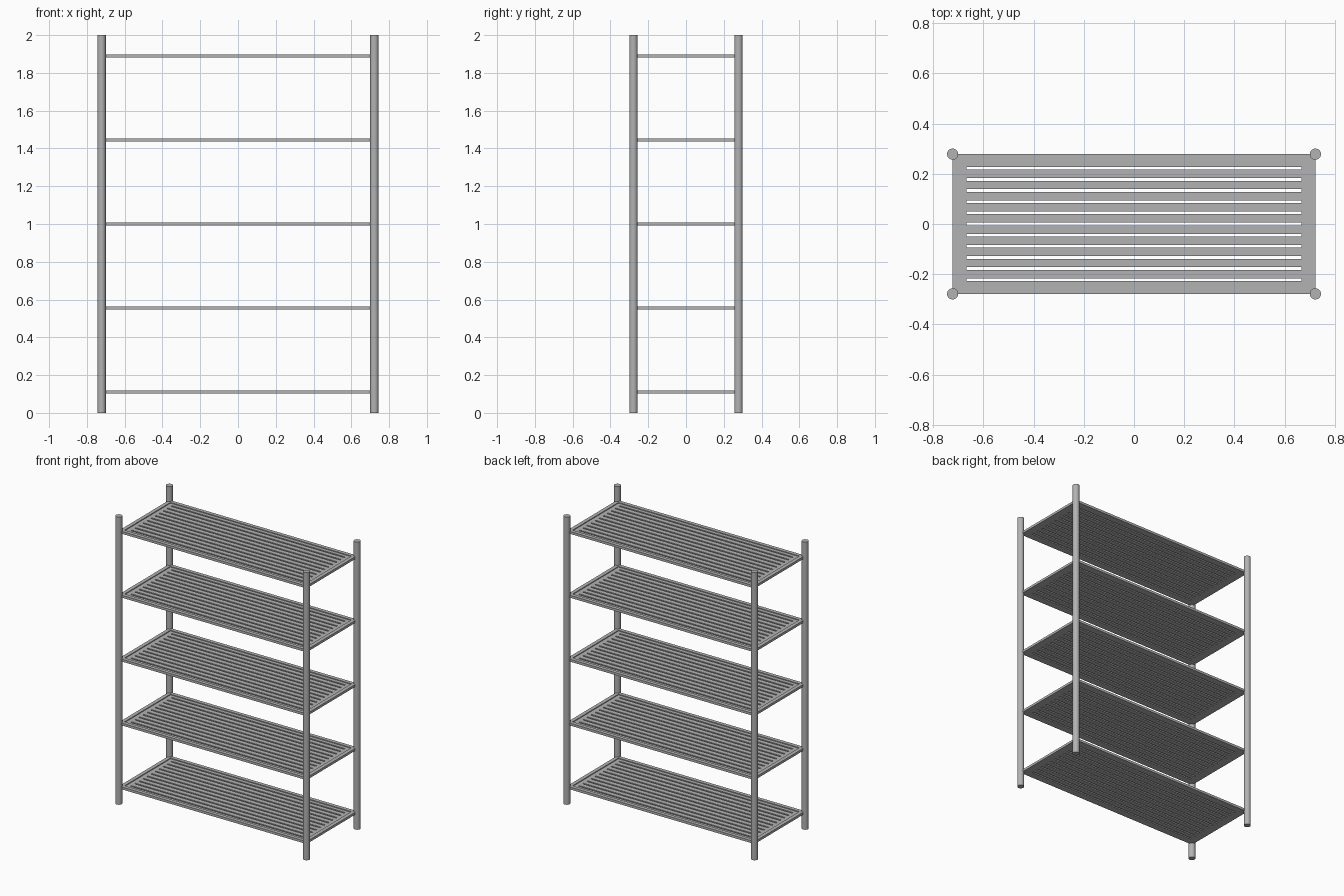
import bpy
import bmesh

cube = bpy.data.objects.get("Cube")
if cube:
    bpy.data.objects.remove(cube, do_unlink=True)

steel = bpy.data.materials.new("grey steel")
steel.use_nodes = True
grey = (0.45, 0.45, 0.45, 1)
steel.diffuse_color = grey
steel.node_tree.nodes["Principled BSDF"].inputs["Base Color"].default_value = grey

HALF_X, HALF_Y = 0.722, 0.278
THICK, RECESS = 0.0167, 0.0056
RIM = 0.026
SLOT_X, SLOT_W, PITCH, SLOTS = 0.667, 0.0111, 0.0444, 11


def grid_faces(bm, xs, ys, z, skip):
    """Add a flat grid of faces, leaving out the cells chosen by skip."""
    rows = [[bm.verts.new((x, y, z)) for x in xs] for y in ys]
    for j in range(len(ys) - 1):
        for i in range(len(xs) - 1):
            if not skip(i, j):
                bm.faces.new((rows[j][i], rows[j][i + 1],
                              rows[j + 1][i + 1], rows[j + 1][i]))


def slab(name, xs, ys, z0, z1, skip):
    """Extrude a grid with openings into a solid slab."""
    bm = bmesh.new()
    grid_faces(bm, xs, ys, z0, skip)
    ext = bmesh.ops.extrude_face_region(bm, geom=bm.faces[:], use_keep_orig=True)
    top = [v for v in ext["geom"] if isinstance(v, bmesh.types.BMVert)]
    bmesh.ops.translate(bm, verts=top, vec=(0, 0, z1 - z0))
    loose = [v for v in bm.verts if not v.link_faces]
    bmesh.ops.delete(bm, geom=loose, context="VERTS")
    bmesh.ops.recalc_face_normals(bm, faces=bm.faces[:])
    mesh = bpy.data.meshes.new(name)
    bm.to_mesh(mesh)
    bm.free()
    mesh.materials.append(steel)
    return mesh


# Shelf rim and slotted floor
in_x, in_y = HALF_X - RIM, HALF_Y - RIM
rim = slab("shelf_rim", [-HALF_X, -in_x, in_x, HALF_X],
           [-HALF_Y, -in_y, in_y, HALF_Y], -THICK / 2, THICK / 2,
           lambda i, j: i == 1 and j == 1)
edges = [-in_y]
for k in range(SLOTS):
    y = (k - (SLOTS - 1) / 2) * PITCH
    edges += [y - SLOT_W / 2, y + SLOT_W / 2]
edges.append(in_y)
floor = slab("shelf_floor", [-in_x, -SLOT_X, SLOT_X, in_x], edges,
             -THICK / 2, THICK / 2 - RECESS,
             lambda i, j: i == 1 and j % 2 == 1)

# Five evenly spaced shelves
for n in range(5):
    for mesh in (rim, floor):
        obj = bpy.data.objects.new(f"{mesh.name}_{n + 1}", mesh)
        obj.location.z = (1 + 4 * n) / 9
        bpy.context.collection.objects.link(obj)

# Four corner posts
for side, sx in (("left", 1), ("right", -1)):
    for end, sy in (("front", -1), ("back", 1)):
        bpy.ops.mesh.primitive_cylinder_add(
            vertices=32, radius=0.0222, depth=2,
            location=(sx * HALF_X, sy * HALF_Y, 1))
        post = bpy.context.object
        post.name = f"{end}_{side}_post"
        post.data.materials.append(steel)
        bpy.ops.object.shade_smooth_by_angle()
